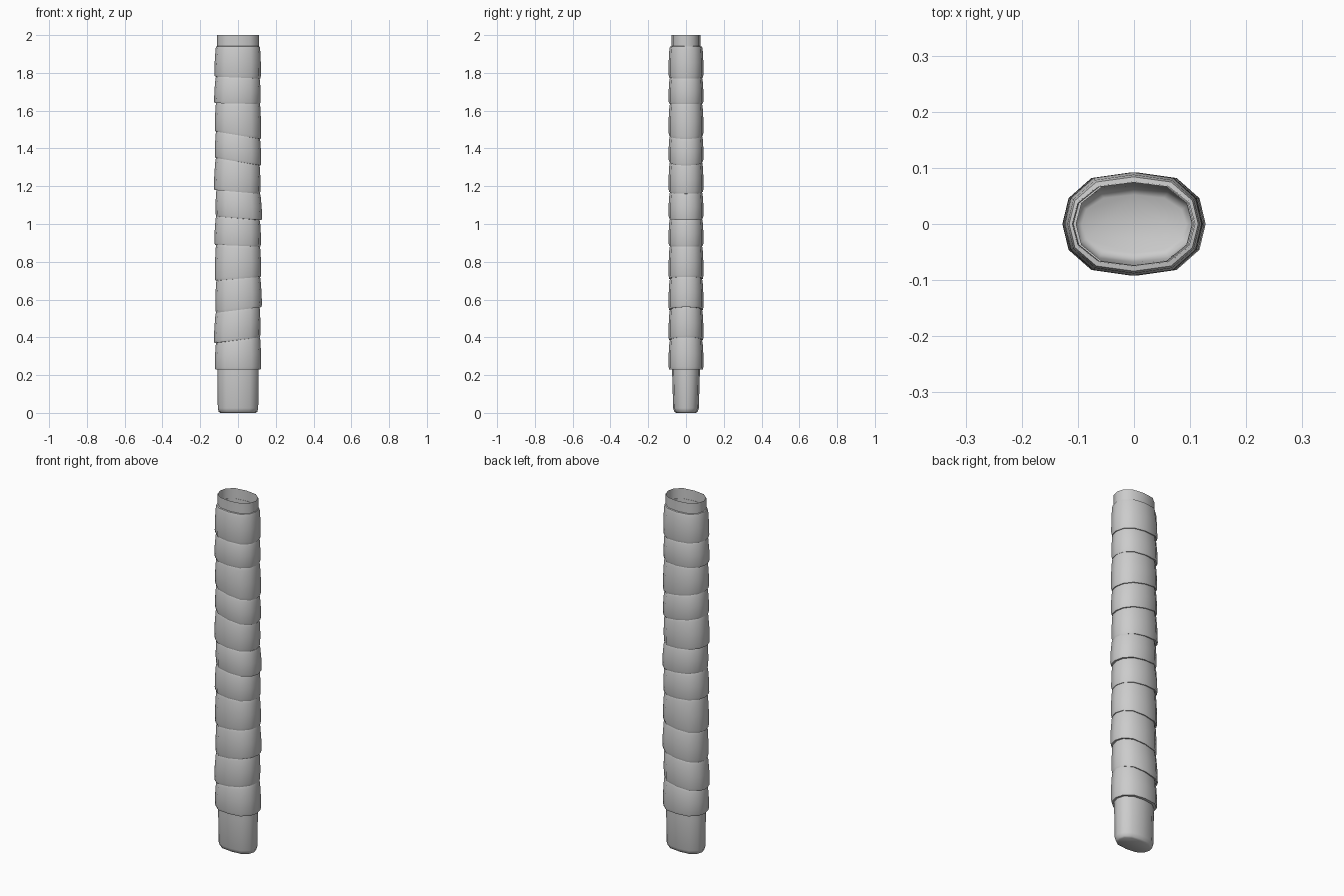
import bpy, bmesh, math

cube = bpy.data.objects.get("Cube")
if cube:
    bpy.data.objects.remove(cube, do_unlink=True)

grey = bpy.data.materials.new("plain grey")
grey.use_nodes = True
colour = (0.6, 0.6, 0.6, 1)
grey.diffuse_color = colour
grey.node_tree.nodes["Principled BSDF"].inputs["Base Color"].default_value = colour

# Twelve-sided oval of unit half-widths
QUARTER = [(1, 0), (0.91, 0.5), (0.58, 0.89)]
OVAL = []
for turn in range(4):
    pts = QUARTER if turn % 2 == 0 else [(0, 1), (0.58, 0.89), (0.91, 0.5)]
    sx = (1, -1, -1, 1)[turn]
    sy = (1, 1, -1, -1)[turn]
    OVAL += [(x * sx, y * sy) for x, y in pts]
OVAL = sorted(set(OVAL), key=lambda p: math.atan2(p[1], p[0]))


def loft(name, rings, cap_first=False):
    """Join oval rings (half x, half y, height function, x shift) into a skin."""
    bm = bmesh.new()
    loops = [[bm.verts.new((x * rx + dx, y * ry, height(x))) for x, y in OVAL]
             for rx, ry, height, dx in rings]
    n = len(OVAL)
    for low, high in zip(loops, loops[1:]):
        for i in range(n):
            j = (i + 1) % n
            bm.faces.new((low[i], low[j], high[j], high[i]))
    if cap_first:
        bm.faces.new(loops[0][::-1])
    mesh = bpy.data.meshes.new(name)
    bm.to_mesh(mesh)
    bm.free()
    mesh.materials.append(grey)
    obj = bpy.data.objects.new(name, mesh)
    bpy.context.collection.objects.link(obj)
    bpy.ops.object.select_all(action="DESELECT")
    obj.select_set(True)
    bpy.context.view_layer.objects.active = obj
    bpy.ops.object.shade_smooth_by_angle(angle=math.radians(50))
    return obj


# Open-topped hollow core with a rounded foot
core = [(0.093, 0.052, 0), (0.102, 0.062, 0.006), (0.107, 0.068, 0.025),
        (0.109, 0.073, 0.2), (0.111, 0.076, 2)]
loft("handle_core", [(rx, ry, lambda x, z=z: z, 0) for rx, ry, z in core], True)

# Wrap edges: height at the -x side, height at the +x side, sideways shift
EDGES = [(0.23, 0.23, 0), (0.37, 0.4, -0.005), (0.53, 0.56, 0.004),
         (0.7, 0.72, 0), (0.89, 0.88, -0.002), (1.04, 1.02, 0.005),
         (1.18, 1.16, -0.005), (1.35, 1.31, 0), (1.49, 1.45, 0),
         (1.64, 1.635, -0.004), (1.78, 1.77, -0.002), (1.94, 1.94, 0)]
# Wrap profile: half x, half y, share of the way up
PROFILE = [(0.108, 0.074, 0), (0.12, 0.089, 0), (0.123, 0.092, 0.08),
           (0.122, 0.092, 0.5), (0.118, 0.088, 0.92), (0.115, 0.084, 1),
           (0.109, 0.074, 1.01)]
for k, (low, high) in enumerate(zip(EDGES, EDGES[1:])):
    rings = []
    for rx, ry, t in PROFILE:
        left = low[0] + (high[0] - low[0]) * t
        right = low[1] + (high[1] - low[1]) * t
        rings.append((rx, ry, lambda x, a=left, b=right: a + (b - a) * (x + 1) / 2,
                      low[2] * (1 - 0.7 * t)))
    loft(f"grip_wrap_{k + 1}", rings)
